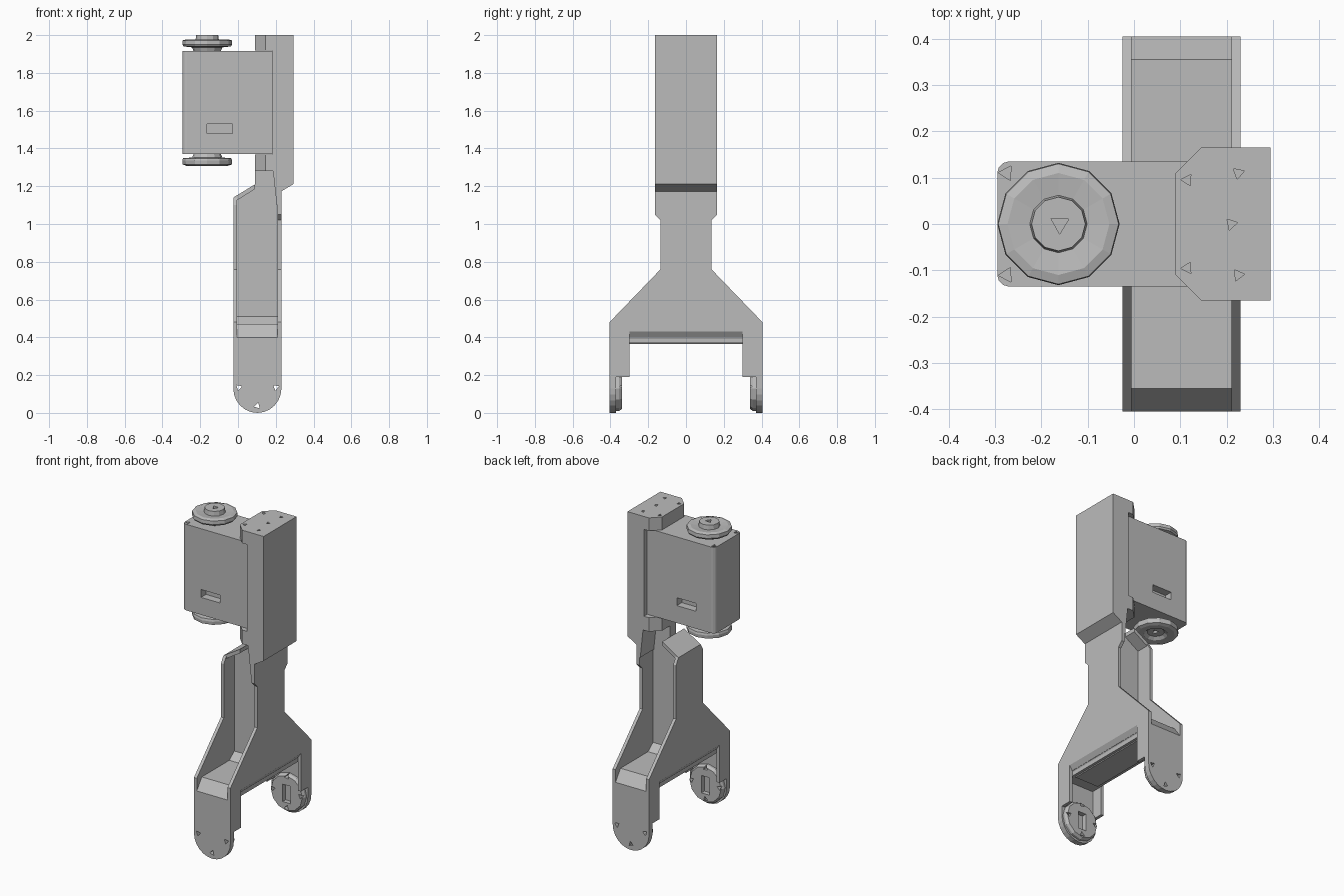
import bpy, bmesh
from math import sin, cos, pi, radians
from mathutils import Vector

cube = bpy.data.objects.get("Cube")
if cube:
    bpy.data.objects.remove(cube, do_unlink=True)

grey = bpy.data.materials.new("plain grey")
grey.use_nodes = True
grey.diffuse_color = (0.5, 0.5, 0.5, 1)
grey.node_tree.nodes["Principled BSDF"].inputs["Base Color"].default_value = (0.5, 0.5, 0.5, 1)

# Each axis maps profile (a, b) and depth d to a point
PLACE = {
    "x": lambda a, b, d: Vector((d, a, b)),
    "y": lambda a, b, d: Vector((a, d, b)),
    "z": lambda a, b, d: Vector((a, b, d)),
}


def make(name, bm):
    bmesh.ops.recalc_face_normals(bm, faces=bm.faces)
    mesh = bpy.data.meshes.new(name)
    bm.to_mesh(mesh)
    bm.free()
    mesh.materials.append(grey)
    ob = bpy.data.objects.new(name, mesh)
    bpy.context.collection.objects.link(ob)
    return ob


def loft(bm, rings):
    """Join equal rings of points and cap both ends."""
    loops = [[bm.verts.new(p) for p in ring] for ring in rings]
    for low, high in zip(loops, loops[1:]):
        for i in range(len(low)):
            j = (i + 1) % len(low)
            bm.faces.new((low[i], low[j], high[j], high[i]))
    bm.faces.new(loops[0][::-1])
    bm.faces.new(loops[-1])


def prism(name, axis, outline, d0, d1):
    bm = bmesh.new()
    loft(bm, [[PLACE[axis](a, b, d) for a, b in outline] for d in (d0, d1)])
    return make(name, bm)


def circle(a, b, r, sides, turn=0.0):
    return [(a + r * cos(turn + 2 * pi * i / sides), b + r * sin(turn + 2 * pi * i / sides))
            for i in range(sides)]


def lathe(name, axis, centre, steps, sides=12):
    """Stack circles given as (radius, depth)."""
    bm = bmesh.new()
    loft(bm, [[PLACE[axis](a, b, d) for a, b in circle(*centre, r, sides)] for r, d in steps])
    return make(name, bm)


def rect(a0, b0, a1, b1):
    return [(a0, b0), (a1, b0), (a1, b1), (a0, b1)]


def mirrored(half):
    return half + [(-a, b) for a, b in reversed(half)]


def cut(ob, axis, outlines, d0, d1):
    """Cut pockets or holes of the given outlines."""
    bm = bmesh.new()
    for outline in outlines:
        loft(bm, [[PLACE[axis](a, b, d) for a, b in outline] for d in (d0, d1)])
    cutter = make("cutter", bm)
    cutter.hide_render = True
    mod = ob.modifiers.new("cut", "BOOLEAN")
    mod.object = cutter
    mod.solver = "EXACT"
    bpy.context.view_layer.objects.active = ob
    bpy.ops.object.modifier_apply(modifier=mod.name)
    bpy.data.objects.remove(cutter, do_unlink=True)


# Motor housing with rounded outer corners, corner screw holes and side slots
bm = bmesh.new()
loft(bm, [[(a, b, z) for a, b in rect(-0.295, -0.135, 0.185, 0.135)] for z in (1.37, 1.915)])
corners = [e for e in bm.edges if all(v.co.x < -0.29 for v in e.verts)
           and abs(e.verts[0].co.z - e.verts[1].co.z) > 0.1]
bmesh.ops.bevel(bm, geom=corners, offset=0.025, segments=3, profile=0.5, affect="EDGES")
motor = make("motor_housing", bm)
cut(motor, "z", [circle(-0.275, s * 0.11, 0.018, 3, s) for s in (-1, 1)], 1.885, 1.95)
for s in (-1, 1):
    cut(motor, "y", [rect(-0.165, 1.48, -0.03, 1.53)], s * 0.085, s * 0.2)

# Horns above and below the motor
top_horn = lathe("top_horn", "z", (-0.163, 0),
                 [(0.07, 1.91), (0.08, 1.935), (0.125, 1.94), (0.132, 1.95),
                  (0.13, 1.972), (0.11, 1.978), (0.062, 1.972), (0.058, 2.0)])
cut(top_horn, "z", [circle(-0.16, 0, 0.022, 3, 0.5)], 1.97, 2.1)
bottom_horn = lathe("bottom_horn", "z", (-0.163, 0),
                    [(0.07, 1.375), (0.08, 1.352), (0.128, 1.348), (0.132, 1.335),
                     (0.13, 1.315), (0.11, 1.308), (0.07, 1.31), (0.05, 1.325)])
cut(bottom_horn, "z", [circle(-0.16, 0, 0.022, 3, 0.5)], 1.2, 1.34)

# Bracket holding the motor: back block plus a chamfered flange at each end
back = [(0.18, 1.28), (0.2, 1.28), (0.225, 1.17), (0.295, 1.212), (0.295, 2.0), (0.18, 2.0)]
block = prism("bracket_back", "y", back, -0.165, 0.165)
screws = [(0.225, 0.11), (0.225, -0.11), (0.21, 0.0)]
cut(block, "z", [circle(x, y, 0.014, 3, x + y) for x, y in screws], 1.96, 2.1)
flange = [(0.181, 0.165), (0.145, 0.165), (0.09, 0.11), (0.09, -0.11), (0.145, -0.165), (0.181, -0.165)]
for name, z0, z1 in (("bracket_top_flange", 1.918, 2.0), ("bracket_bottom_flange", 1.28, 1.368)):
    part = prism(name, "z", flange, z0, z1)
    cut(part, "z", [circle(0.115, s * 0.095, 0.014, 3, s) for s in (-1, 1)], z1 - 0.04, z1 + 0.04)

# Fork side plates
yoke = [(0.135, 1.02), (0.135, 0.76), (0.405, 0.48), (0.405, 0.19), (0.30, 0.19), (0.30, 0.43)]
prism("fork_left_plate", "x", mirrored([(0.165, 1.19), (0.165, 1.05)] + yoke), 0.21, 0.23)
prism("fork_right_plate", "x", mirrored([(0.11, 1.14)] + [(0.135, 1.10)] + yoke[1:]), -0.025, -0.005)

# Web between the plates, with a sloped roof
web = [(-0.006, 0.45), (0.211, 0.45), (0.225, 1.17), (0.2, 1.285), (0.09, 1.285), (0.09, 1.21), (-0.006, 1.15)]
prism("fork_web", "y", web, -0.03, 0.03)
prism("fork_roof", "y", [(-0.025, 1.14), (0.09, 1.21), (0.09, 1.185), (-0.006, 1.125)], -0.11, 0.11)
prism("fork_neck", "y", [(0.205, 1.1), (0.225, 1.1), (0.225, 1.175), (0.2, 1.285), (0.185, 1.285)], -0.165, 0.165)

# Floor of the channel and the bridge under it
floor = [(0.03, 0.51), (0.08, 0.47), (0.355, 0.47), (0.405, 0.40), (0.405, 0.18), (0.37, 0.18), (0.37, 0.40)]
prism("fork_floor", "x", mirrored(floor), -0.006, 0.211)
bridge = [(-0.025, 0.43), (0.02, 0.365), (0.185, 0.365), (0.23, 0.43), (0.23, 0.44), (-0.025, 0.44)]
prism("fork_bridge", "y", bridge, -0.30, 0.30)
prism("fork_bridge_core", "y", rect(0.0, 0.37, 0.205, 0.44), -0.371, 0.371)

# Rounded leg ends, each with four holes and a slotted horn inside
end = [(0.1025 + 0.1275 * cos(radians(t)), 0.13 + 0.13 * sin(radians(t))) for t in range(180, 361, 15)]
end += [(0.23, 0.20), (-0.025, 0.20)]
holes = [circle(0.1025 + 0.098 * cos(k * pi / 2), 0.135 + 0.098 * sin(k * pi / 2), 0.018, 3, k + 0.4)
         for k in range(4)]
for side, s in (("front", -1), ("back", 1)):
    leg = prism(side + "_leg_end", "y", end, s * 0.37, s * 0.405)
    horn = lathe(side + "_leg_horn", "y", (0.1025, 0.13),
                 [(0.12, s * 0.371), (0.12, s * 0.355), (0.11, s * 0.34)])
    cut(horn, "y", [rect(0.075, 0.07, 0.13, 0.18)] + holes, s * 0.32, s * 0.39)
    cut(leg, "y", holes, s * 0.36, s * 0.42)
